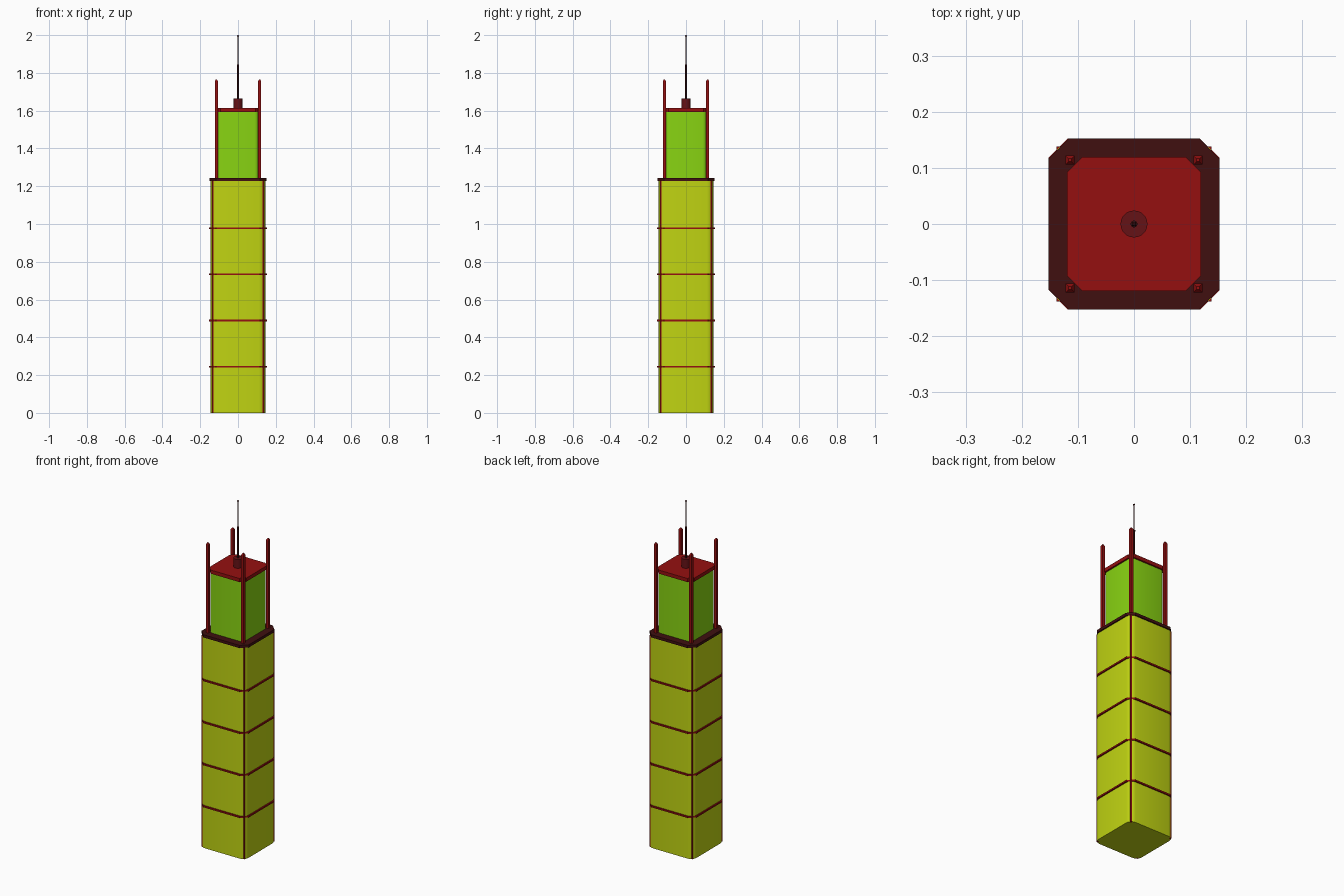
import bpy, bmesh, math

cube = bpy.data.objects.get("Cube")
if cube:
    bpy.data.objects.remove(cube, do_unlink=True)


def material(name, rgb):
    m = bpy.data.materials.new(name)
    m.use_nodes = True
    m.diffuse_color = (*rgb, 1)
    m.node_tree.nodes["Principled BSDF"].inputs["Base Color"].default_value = (*rgb, 1)
    return m


OLIVE = material("olive yellow", (0.53, 0.66, 0.006))
GREEN = material("leaf green", (0.25, 0.66, 0.006))
RED = material("deep red", (0.30, 0.005, 0.005))
MAROON = material("maroon", (0.13, 0.006, 0.008))
DARK = material("dark brown red", (0.05, 0.005, 0.005))


def add(name, bm, mat, smooth=False):
    bmesh.ops.recalc_face_normals(bm, faces=bm.faces)
    mesh = bpy.data.meshes.new(name)
    bm.to_mesh(mesh)
    bm.free()
    mesh.materials.append(mat)
    ob = bpy.data.objects.new(name, mesh)
    bpy.context.collection.objects.link(ob)
    if smooth:
        bpy.ops.object.select_all(action="DESELECT")
        ob.select_set(True)
        bpy.context.view_layer.objects.active = ob
        bpy.ops.object.shade_smooth_by_angle(angle=math.radians(40))
    return ob


def slab(name, half, corner, z0, z1, mat, segments=1):
    """Square prism with chamfered (1 segment) or rounded corners."""
    bm = bmesh.new()
    ring = []
    c = half - corner
    for q, (sx, sy) in enumerate([(1, 1), (-1, 1), (-1, -1), (1, -1)]):
        for i in range(segments + 1):
            a = math.pi / 2 * (q + i / segments)
            ring.append(bm.verts.new((sx * c + corner * math.cos(a),
                                      sy * c + corner * math.sin(a), z0)))
    base = bm.faces.new(ring)
    top = bmesh.ops.extrude_face_region(bm, geom=[base])["geom"]
    for v in top:
        if isinstance(v, bmesh.types.BMVert):
            v.co.z = z1
    return add(name, bm, mat, segments > 1)


def lathe(name, profile, mat, sides):
    """Turned part around the z axis from (radius, height) points."""
    bm = bmesh.new()
    rings = [[bm.verts.new((r * math.cos(2 * math.pi * i / sides),
                            r * math.sin(2 * math.pi * i / sides), z))
              for i in range(sides)] for r, z in profile]
    for a, b in zip(rings, rings[1:]):
        for i in range(sides):
            j = (i + 1) % sides
            bm.faces.new((a[i], a[j], b[j], b[i]))
    bm.faces.new(rings[0])
    bm.faces.new(rings[-1])
    return add(name, bm, mat, True)


def corner_bars(name, pos, half, z0, z1, mat, tip=0.0):
    """A square bar at each corner, optionally with a tapered tip."""
    for side, sx in (("left", 1), ("right", -1)):
        for end, sy in (("front", -1), ("back", 1)):
            bm = bmesh.new()
            levels = [(half, z0), (half, z1 - tip)]
            if tip:
                levels.append((half * 0.35, z1))
            rings = [[bm.verts.new((sx * pos + dx * h, sy * pos + dy * h, z))
                      for dx, dy in ((1, 1), (-1, 1), (-1, -1), (1, -1))]
                     for h, z in levels]
            for a, b in zip(rings, rings[1:]):
                for i in range(4):
                    bm.faces.new((a[i], a[i - 1], b[i - 1], b[i]))
            bm.faces.new(rings[0])
            bm.faces.new(rings[-1])
            add(f"{end}_{side}_{name}", bm, mat)


# Main shaft with corner ribs and floor bands
slab("lower_tower", 0.145, 0.034, 0, 1.23, OLIVE, 4)
corner_bars("corner_rib", 0.1325, 0.0055, 0, 1.23, RED)
for n in range(1, 5):
    z = 0.2445 * n
    slab(f"floor_band_{n}", 0.1525, 0.035, z - 0.0045, z + 0.0045, RED)
slab("ledge", 0.152, 0.035, 1.228, 1.244, DARK)

# Upper storey between corner posts
slab("upper_tower", 0.11, 0.022, 1.24, 1.596, GREEN, 4)
slab("roof", 0.119, 0.026, 1.593, 1.614, RED)
corner_bars("post", 0.114, 0.008, 1.24, 1.766, RED, 0.01)

# Rooftop drum and stepped antenna
lathe("antenna_drum", [(0.024, 1.61), (0.024, 1.665)], MAROON, 24)
lathe("antenna_mast", [(0.0045, 1.66), (0.0045, 1.835), (0.0065, 1.837), (0.0065, 1.843),
                       (0.0028, 1.845), (0.0028, 1.99), (0.0045, 1.993), (0.0045, 1.997),
                       (0.002, 2.0)], DARK, 8)
